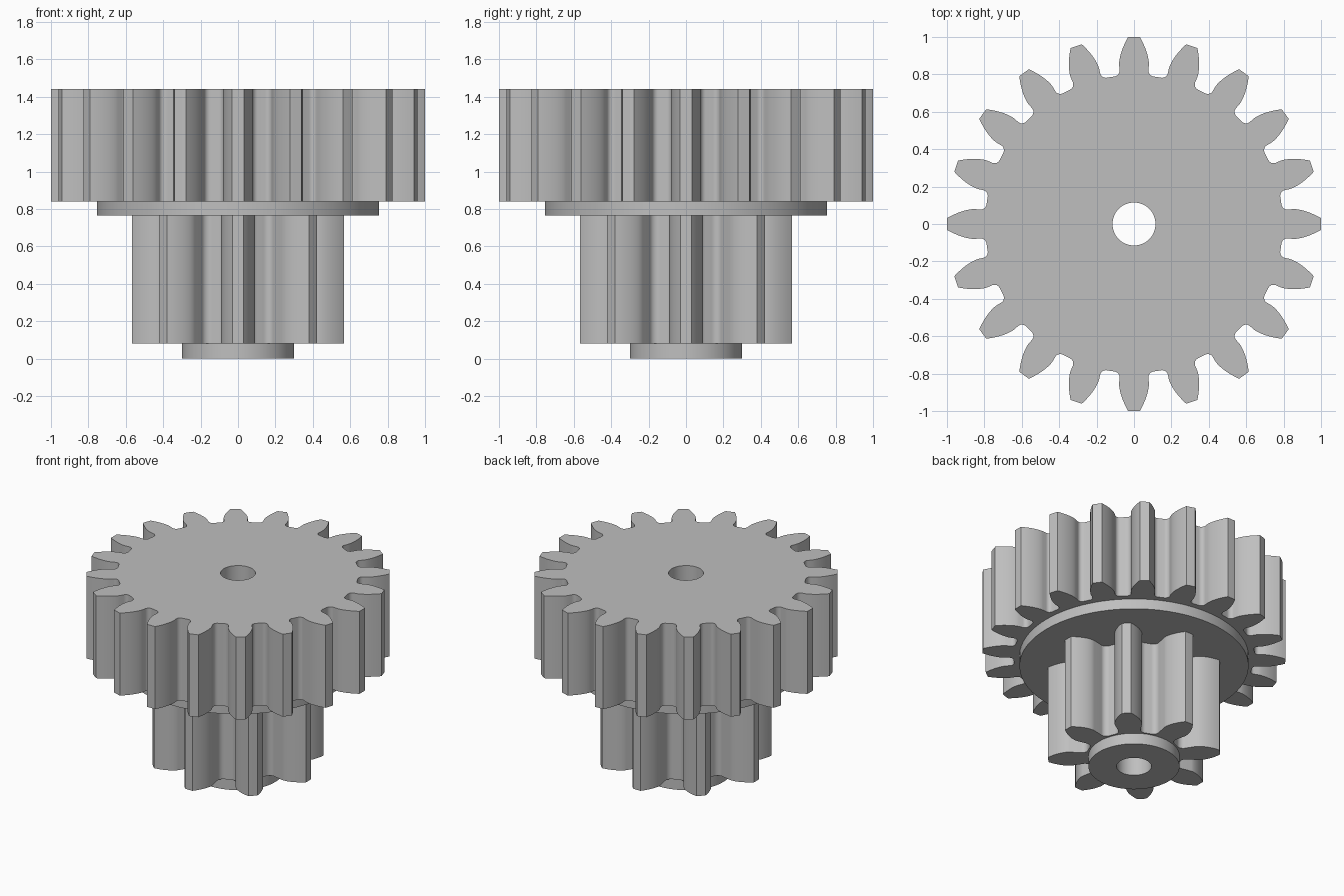
import bpy, bmesh
from math import pi, sin, cos, tan, acos, radians

if "Cube" in bpy.data.objects:
    bpy.data.objects.remove(bpy.data.objects["Cube"])

# One plain grey for the whole part
GREY = (0.52, 0.52, 0.52, 1)
grey = bpy.data.materials.new("grey")
grey.use_nodes = True
grey.diffuse_color = GREY
grey.node_tree.nodes["Principled BSDF"].inputs["Base Color"].default_value = GREY

BORE = 0.115


def polar(r, a):
    return (r * cos(a), r * sin(a))


def circle(r, n=96):
    return [polar(r, 2 * pi * i / n) for i in range(n)]


def inv(a):
    return tan(a) - a


def gear_outline(teeth, tip):
    """Standard 20 degree involute gear outline with filleted roots."""
    module = tip / (teeth / 2 + 1)
    pitch = module * teeth / 2
    base = pitch * cos(radians(20))
    root = pitch - 1.25 * module
    fillet = 0.33 * module
    half = pi / (2 * teeth) + inv(radians(20))
    flank = []
    for i in range(11):                       # involute, tip to base circle
        r = tip + (base - tip) * i / 10
        flank.append((r, half - inv(acos(min(1, base / r)))))
    for i in range(9):                        # radial neck and root fillet
        t = i / 8 * pi / 2
        flank.append((root + fillet * (1 - sin(t)),
                      half + fillet * (1 - cos(t)) / root))
    tooth = [(r, -a) for r, a in reversed(flank)] + [(tip, 0)] + flank
    tooth.append((root, pi / teeth))          # middle of the gap
    return [polar(r, a + 2 * pi * k / teeth)
            for k in range(teeth) for r, a in tooth]


def bored_prism(name, outline, z0, z1):
    bm = bmesh.new()
    edges = []
    for loop in (outline, circle(BORE, 64)):
        vs = [bm.verts.new((x, y, z0)) for x, y in loop]
        edges += [bm.edges.new((v, vs[i - 1])) for i, v in enumerate(vs)]
    bmesh.ops.triangle_fill(bm, use_beauty=True, edges=edges, normal=(0, 0, -1))
    new = bmesh.ops.extrude_face_region(bm, geom=bm.faces[:],
                                        use_keep_orig=True)["geom"]
    top = [g for g in new if isinstance(g, bmesh.types.BMVert)]
    bmesh.ops.translate(bm, verts=top, vec=(0, 0, z1 - z0))
    bmesh.ops.recalc_face_normals(bm, faces=bm.faces[:])
    mesh = bpy.data.meshes.new(name)
    bm.to_mesh(mesh)
    bm.free()
    mesh.materials.append(grey)
    ob = bpy.data.objects.new(name, mesh)
    bpy.context.collection.objects.link(ob)
    bpy.ops.object.select_all(action="DESELECT")
    ob.select_set(True)
    bpy.context.view_layer.objects.active = ob
    bpy.ops.object.shade_smooth_by_angle(angle=radians(30))
    return ob


# Stack from the bottom up, all on one bore
bored_prism("bottom_collar", circle(0.30), 0, 0.08)
bored_prism("small_gear", gear_outline(8, 0.568), 0.08, 0.765)
bored_prism("flange", circle(0.755), 0.765, 0.84)
bored_prism("large_gear", gear_outline(20, 1.0), 0.84, 1.44)
